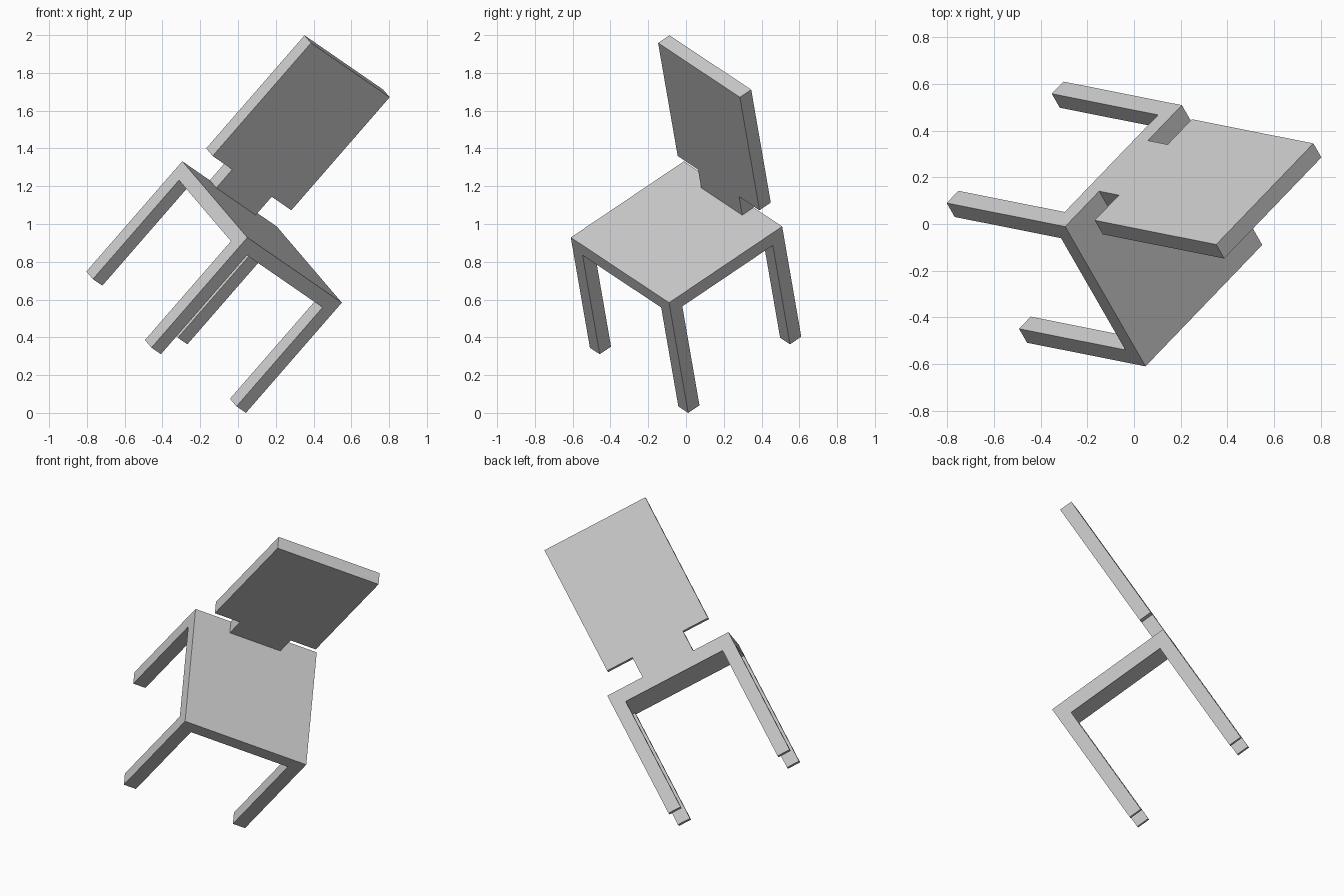
import bpy
from mathutils import Matrix, Vector

if "Cube" in bpy.data.objects:
    bpy.data.objects.remove(bpy.data.objects["Cube"])

# Chair frame: local x = seat width, y = towards the back, z = up the chair
width_axis = Vector((0.6253, 0.6503, -0.4315)).normalized()
up_axis = Vector((0.6508, -0.1296, 0.7482))
up_axis = (up_axis - up_axis.dot(width_axis) * width_axis).normalized()
back_axis = up_axis.cross(width_axis)
pose = Matrix((width_axis, back_axis, up_axis)).transposed().to_4x4()
# Origin: left rear corner of the seat top
pose.translation = (-0.295, -0.011, 1.332)

SEAT = 0.8       # square seat side
T = 0.08         # board and leg thickness
LEG_END = -0.78  # foot level below the seat top


def box(name, lo, hi):
    """Box between two corners given in the chair frame."""
    lo, hi = Vector(lo), Vector(hi)
    bpy.ops.mesh.primitive_cube_add(size=1)
    ob = bpy.context.object
    ob.name = name
    size = Matrix.Diagonal((*(hi - lo), 1))
    ob.data.transform(Matrix.Translation((lo + hi) / 2) @ size)
    ob.matrix_world = pose
    return ob


# Seat
box("seat", (0, -SEAT, -T), (SEAT, 0, 0))

# Four legs flush with the seat corners
for side, x in (("left", 0), ("right", SEAT - T)):
    for end, y in (("front", -SEAT), ("rear", -T)):
        box(f"{end}_{side}_leg", (x, y, LEG_END), (x + T, y + T, -T))

# Backrest panel on a narrow neck
box("backrest_neck", (0.233, -T, 0), (0.567, 0, 0.13))
box("backrest_panel", (0.067, -T, 0.13), (0.733, 0, 0.93))
